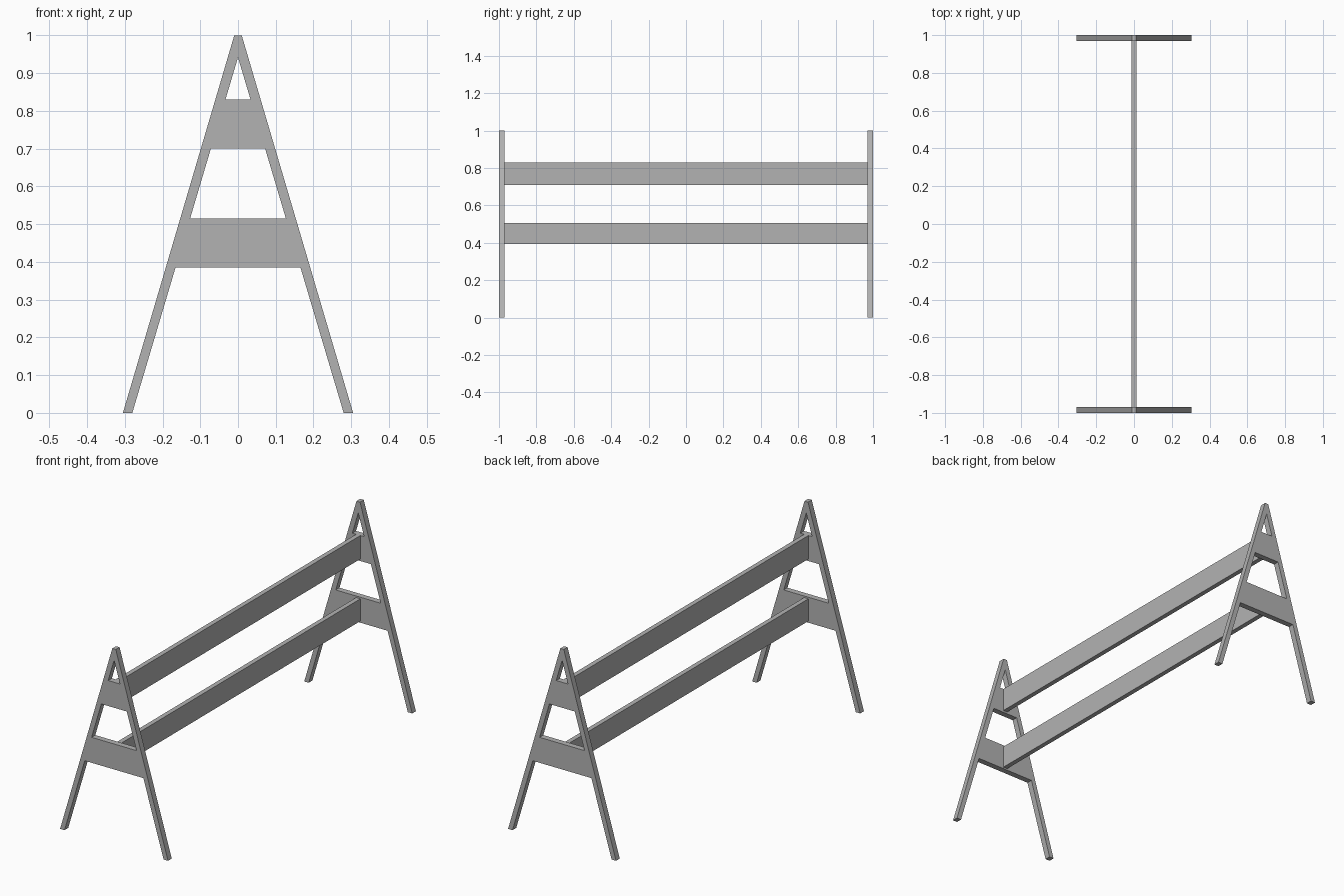
import bpy
import bmesh
from mathutils import Vector

cube = bpy.data.objects.get("Cube")
if cube:
    bpy.data.objects.remove(cube, do_unlink=True)

grey = bpy.data.materials.new("plain grey")
grey.use_nodes = True
colour = (0.45, 0.45, 0.45, 1)
grey.diffuse_color = colour
grey.node_tree.nodes["Principled BSDF"].inputs["Base Color"].default_value = colour

THICK = 0.03
APEX = 0.942


def outer(z):
    return 0.305 - 0.295 * z


def inner(z):
    return max(0.0, 0.28 * (1 - z / APEX))


def finish(bm, name):
    bmesh.ops.recalc_face_normals(bm, faces=bm.faces)
    mesh = bpy.data.meshes.new(name)
    bm.to_mesh(mesh)
    bm.free()
    mesh.materials.append(grey)
    obj = bpy.data.objects.new(name, mesh)
    bpy.context.collection.objects.link(obj)


def end_frame(name, y):
    """A-shaped frame: two legs, two cross panels and a cap, as one solid."""
    bm = bmesh.new()

    def face(points):
        bm.faces.new([bm.verts.new((x, y, z)) for x, z in points])

    levels = [0, 0.385, 0.515, 0.70, 0.83, APEX]
    panels = (1, 3)
    for i, (low, high) in enumerate(zip(levels, levels[1:])):
        for s in (-1, 1):
            face([(s * outer(low), low), (s * inner(low), low),
                  (s * inner(high), high), (s * outer(high), high)])
        if i in panels:
            face([(-inner(low), low), (inner(low), low),
                  (inner(high), high), (-inner(high), high)])
    # Cap above the small triangular opening
    face([(-outer(APEX), APEX), (0, APEX), (outer(APEX), APEX),
          (outer(1), 1), (-outer(1), 1)])

    bmesh.ops.remove_doubles(bm, verts=bm.verts, dist=0.0001)
    bmesh.ops.recalc_face_normals(bm, faces=bm.faces)
    result = bmesh.ops.extrude_face_region(bm, geom=bm.faces[:])
    moved = [v for v in result["geom"] if isinstance(v, bmesh.types.BMVert)]
    bmesh.ops.translate(bm, verts=moved, vec=Vector((0, THICK, 0)))
    finish(bm, name)


def rail(name, low, high):
    """Long plank that spans between the end frames."""
    bm = bmesh.new()
    bmesh.ops.create_cube(bm, size=1)
    bmesh.ops.scale(bm, verts=bm.verts, vec=(0.024, 2 - 2 * THICK, high - low))
    bmesh.ops.translate(bm, verts=bm.verts, vec=(0, 0, (low + high) / 2))
    finish(bm, name)


end_frame("front_frame", -1)
end_frame("back_frame", 1 - THICK)
rail("upper_rail", 0.71, 0.83)
rail("lower_rail", 0.393, 0.507)
